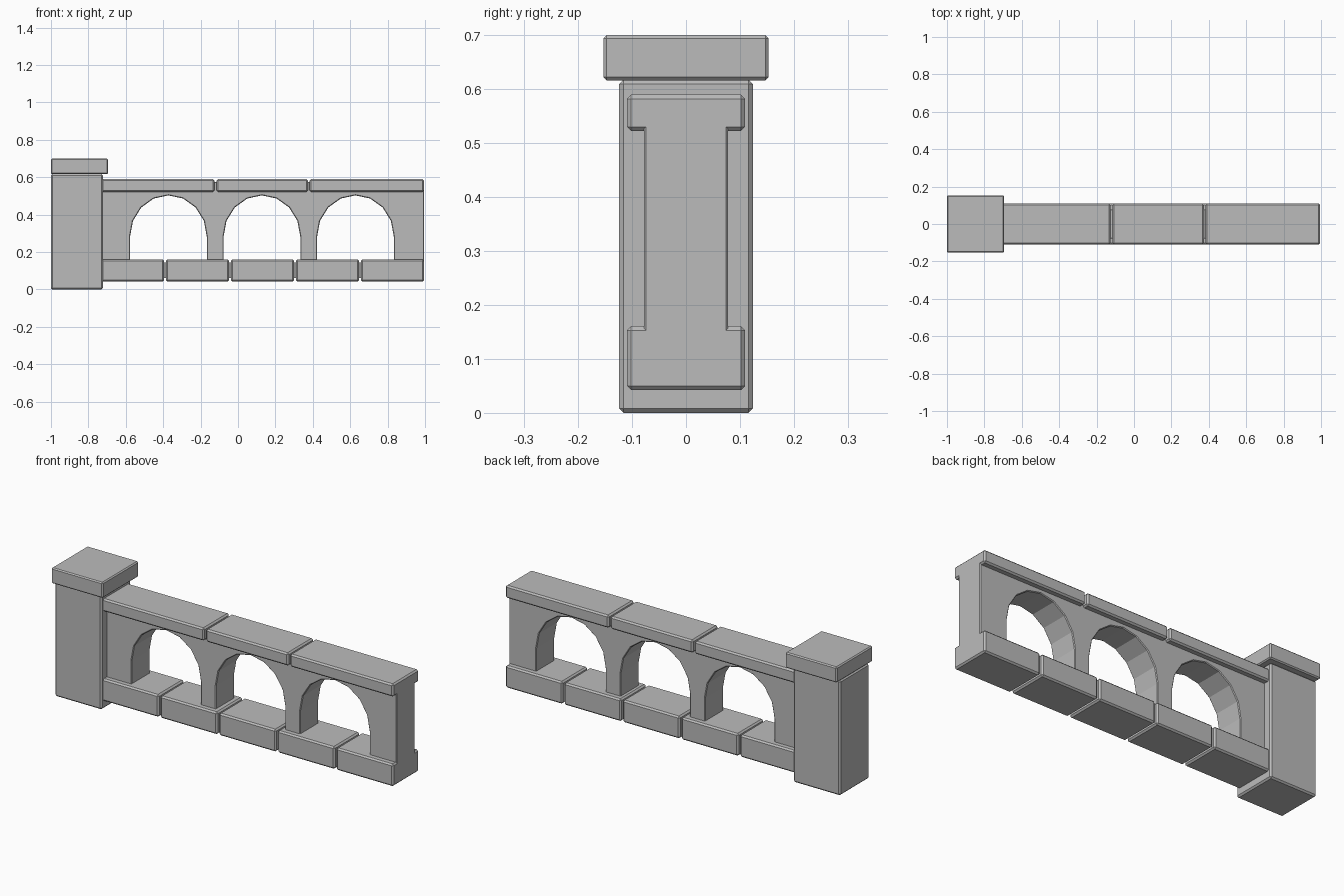
import bpy, bmesh, math

cube = bpy.data.objects.get("Cube")
if cube:
    bpy.data.objects.remove(cube, do_unlink=True)

stone = bpy.data.materials.new("grey_stone")
stone.use_nodes = True
grey = (0.5, 0.5, 0.5, 1)
stone.diffuse_color = grey
stone.node_tree.nodes["Principled BSDF"].inputs["Base Color"].default_value = grey


def finish(name, bm, bevel):
    bmesh.ops.recalc_face_normals(bm, faces=bm.faces)
    mesh = bpy.data.meshes.new(name)
    bm.to_mesh(mesh)
    bm.free()
    mesh.materials.append(stone)
    obj = bpy.data.objects.new(name, mesh)
    bpy.context.collection.objects.link(obj)
    if bevel:
        mod = obj.modifiers.new("chamfer", 'BEVEL')
        mod.width = bevel
        mod.segments = 1
        mod.limit_method = 'ANGLE'
        mod.angle_limit = math.radians(40)
    return obj


def block(name, x0, x1, depth, z0, z1, bevel=0.008):
    """Chamfered stone block, centred on y = 0."""
    bm = bmesh.new()
    bmesh.ops.create_cube(bm, size=1)
    for v in bm.verts:
        v.co = (x0 if v.co.x < 0 else x1, v.co.y * depth, z0 if v.co.z < 0 else z1)
    return finish(name, bm, bevel)


END = 0.995

# End pillar and its cap
block("pillar", -1, -0.722, 0.248, 0, 0.617)
block("pillar_cap", -1, -0.695, 0.306, 0.616, 0.70, 0.006)

# Coping stones along the top
for i, (a, b) in enumerate([(-0.74, -0.126), (-0.115, 0.373), (0.383, END)]):
    block(f"coping_stone_{i + 1}", a, b, 0.219, 0.522, 0.59)

# Base stones along the bottom
step = 0.3475
for i in range(5):
    b = END - (4 - i) * step
    a = b - step + 0.01
    block(f"base_stone_{i + 1}", max(a, -0.74), b, 0.219, 0.042, 0.161)

# Arcaded wall: legs joined by round-headed openings
floor, spring, half, rise = 0.06, 0.283, 0.205, 0.22
outline = [(-0.74, floor)]
for cx in (-0.372, 0.128, 0.628):
    outline.append((cx - half, floor))
    for k in range(9):
        t = math.pi * (1 - k / 8)
        outline.append((cx + half * math.cos(t), spring + rise * math.sin(t)))
    outline.append((cx + half, floor))
outline += [(END, floor), (END, 0.575), (-0.74, 0.575)]

bm = bmesh.new()
face = bm.faces.new([bm.verts.new((x, -0.078, z)) for x, z in outline])
sweep = bmesh.ops.extrude_face_region(bm, geom=[face])
for v in sweep["geom"]:
    if isinstance(v, bmesh.types.BMVert):
        v.co.y = 0.078
finish("arcade_wall", bm, 0.004)

# Core that closes the joints between the base stones
block("base_core", -0.74, END - 0.01, 0.156, 0.06, 0.145, 0)
